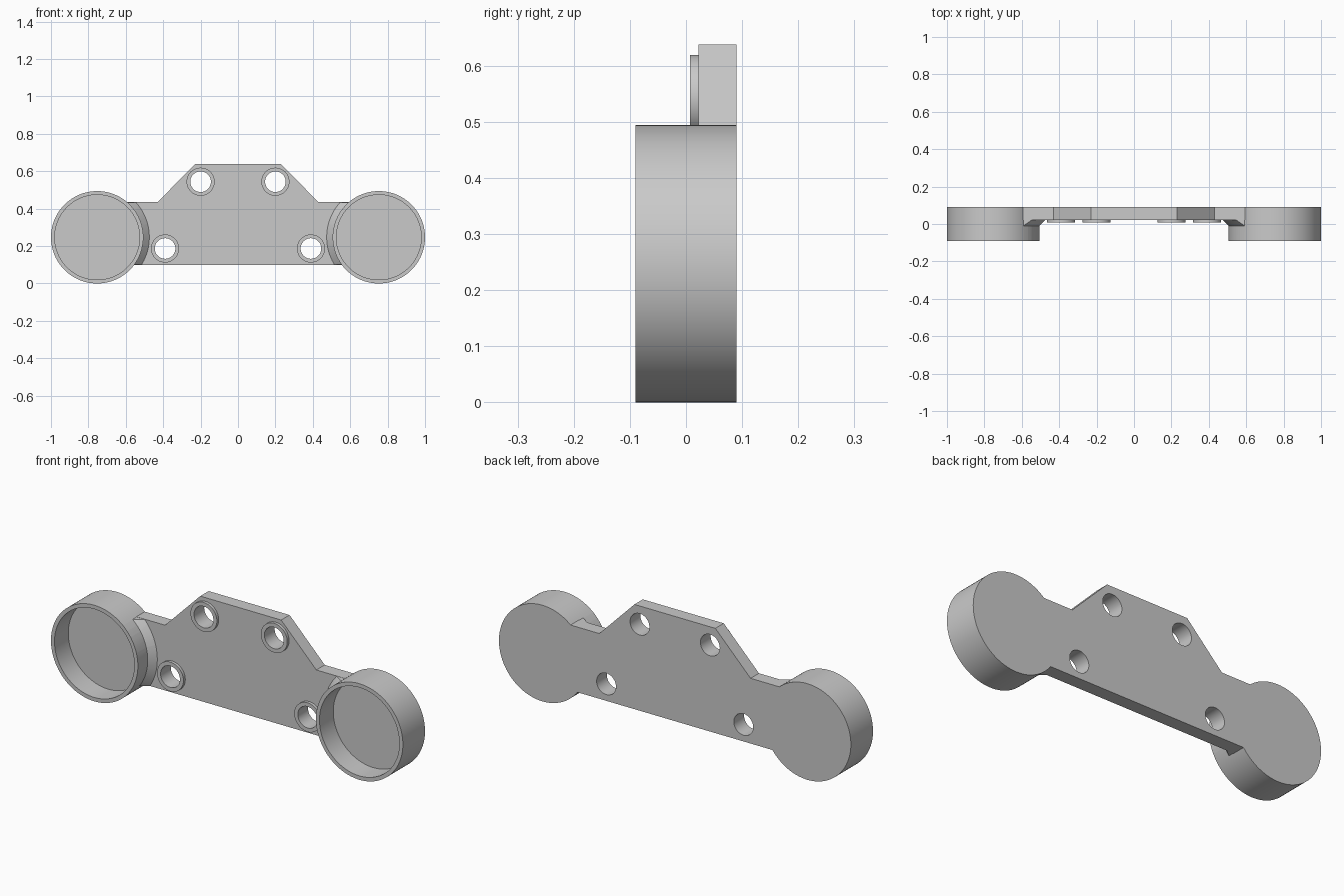
import bpy
import bmesh
from math import radians
from mathutils import Matrix

if "Cube" in bpy.data.objects:
    bpy.data.objects.remove(bpy.data.objects["Cube"], do_unlink=True)

grey = bpy.data.materials.new("plain grey")
grey.use_nodes = True
grey.diffuse_color = (0.59, 0.59, 0.59, 1)
grey.node_tree.nodes["Principled BSDF"].inputs["Base Color"].default_value = grey.diffuse_color

BACK, FACE = 0.09, 0.022
CUP_X, CUP_Z, CUP_R = 0.753, 0.247, 0.247
LOW, SHOULDER, TOP = 0.1, 0.435, 0.638
HOLES = [(0.2, 0.544), (0.39, 0.187)]


def add_object(name, bm):
    bmesh.ops.recalc_face_normals(bm, faces=bm.faces)
    mesh = bpy.data.meshes.new(name)
    bm.to_mesh(mesh)
    bm.free()
    mesh.materials.append(grey)
    ob = bpy.data.objects.new(name, mesh)
    bpy.context.collection.objects.link(ob)
    return ob


def disc(name, x, z, y0, y1, r0, r1=None, segments=96):
    """Cylinder or cone along y, radius r0 at y0 and r1 at y1."""
    bm = bmesh.new()
    turn = Matrix.Translation((x, (y0 + y1) / 2, z)) @ Matrix.Rotation(radians(-90), 4, "X")
    bmesh.ops.create_cone(bm, cap_ends=True, segments=segments, radius1=r0,
                          radius2=r1 or r0, depth=y1 - y0, matrix=turn)
    return add_object(name, bm)


def slab(name, outline, y0, y1):
    """Outline in x and z, extruded along y."""
    bm = bmesh.new()
    face = bm.faces.new([bm.verts.new((x, y0, z)) for x, z in outline])
    new = bmesh.ops.extrude_face_region(bm, geom=[face])["geom"]
    bmesh.ops.translate(bm, vec=(0, y1 - y0, 0),
                        verts=[v for v in new if isinstance(v, bmesh.types.BMVert)])
    return add_object(name, bm)


def box_outline(x0, x1, z0, z1):
    return [(x0, z0), (x1, z0), (x1, z1), (x0, z1)]


def combine(target, other, operation):
    mod = target.modifiers.new(operation, "BOOLEAN")
    mod.operation, mod.solver, mod.object = operation, "EXACT", other
    bpy.context.view_layer.objects.active = target
    bpy.ops.object.modifier_apply(modifier=mod.name)
    bpy.data.objects.remove(other, do_unlink=True)


# Left half of the plate, a little too thick until the back is trimmed flat
bracket = slab("bracket", [(0, LOW), (0.62, LOW), (0.62, SHOULDER),
                           (0.43, SHOULDER), (0.23, TOP), (0, TOP)], FACE, BACK + 0.03)

# Sloped flare where the plate meets the cup
flare = disc("flare", CUP_X, CUP_Z, -0.02, 0.04, CUP_R - 0.01, CUP_R + 0.05)
limit = box_outline(0.4, 0.61, LOW + 0.001, SHOULDER - 0.001)
combine(flare, slab("flare_limit", limit, -0.1, 0.1), "INTERSECT")
combine(bracket, flare, "UNION")

# Cup and raised screw rings
combine(bracket, disc("cup", CUP_X, CUP_Z, -BACK, BACK + 0.06, CUP_R), "UNION")
for x, z in HOLES:
    combine(bracket, disc("boss", x, z, 0.007, 0.05, 0.075, segments=64), "UNION")

# Flat back, cup recess and screw holes
combine(bracket, slab("back_trim", box_outline(-0.5, 1.5, -0.5, 1), BACK, 0.4), "DIFFERENCE")
combine(bracket, disc("cup_recess", CUP_X, CUP_Z, -0.2, FACE, CUP_R - 0.02), "DIFFERENCE")
for x, z in HOLES:
    combine(bracket, disc("screw_hole", x, z, -0.2, 0.2, 0.055, segments=64), "DIFFERENCE")

# Open the centre face, then mirror to the right half
bm = bmesh.new()
bm.from_mesh(bracket.data)
centre = [f for f in bm.faces if all(abs(v.co.x) < 0.0001 for v in f.verts)]
bmesh.ops.delete(bm, geom=centre, context="FACES")
bm.to_mesh(bracket.data)
bm.free()
mirror = bracket.modifiers.new("mirror", "MIRROR")
mirror.merge_threshold = 0.0005
bpy.context.view_layer.objects.active = bracket
bpy.ops.object.modifier_apply(modifier=mirror.name)

bpy.ops.object.select_all(action="DESELECT")
bracket.select_set(True)
bpy.ops.object.shade_smooth_by_angle(angle=radians(30))
